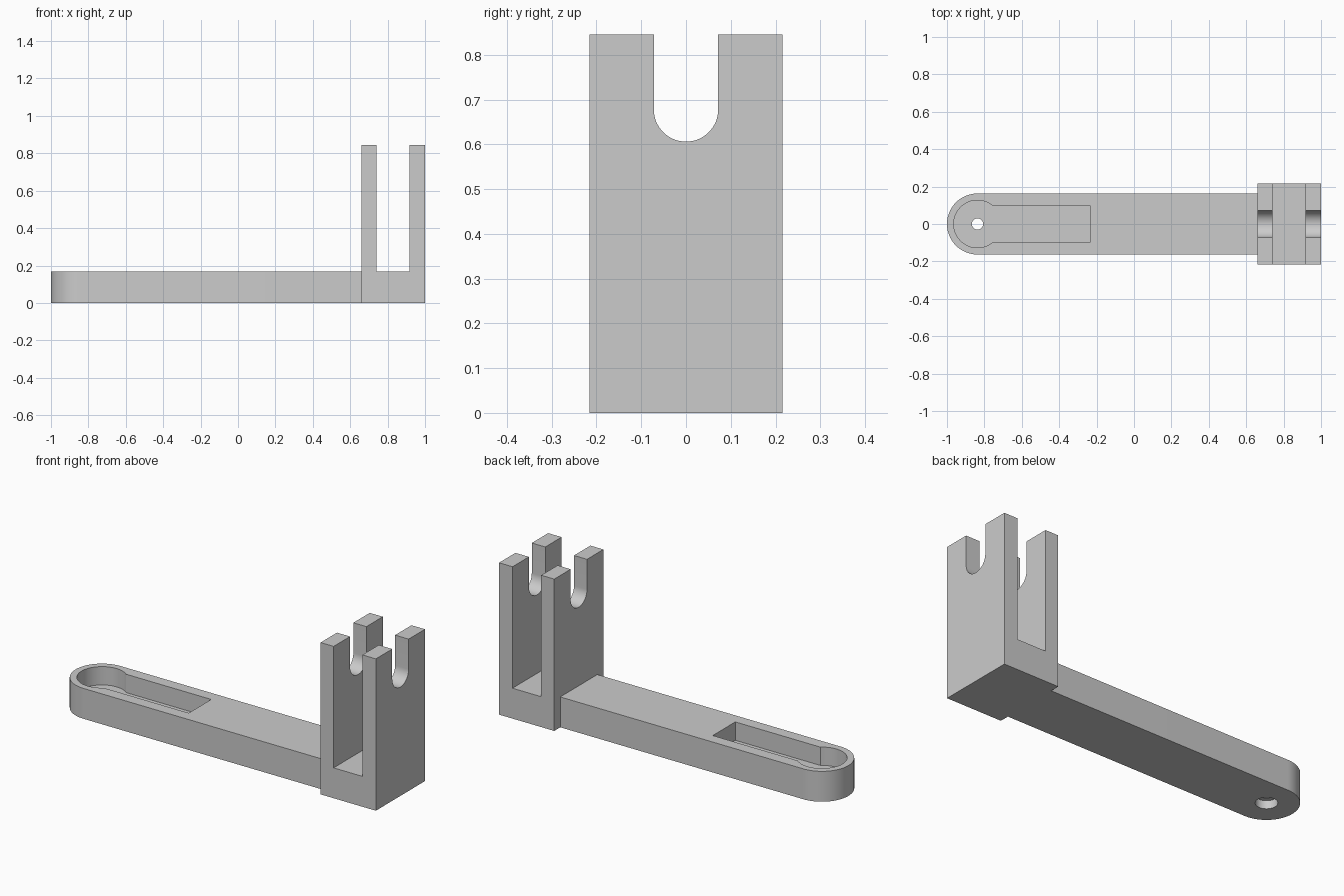
import bpy, bmesh
from math import sin, cos, pi, asin
from mathutils import Vector

cube = bpy.data.objects.get("Cube")
if cube:
    bpy.data.objects.remove(cube, do_unlink=True)

grey = bpy.data.materials.new("grey_plastic")
grey.use_nodes = True
grey.diffuse_color = (0.6, 0.6, 0.6, 1)
grey.node_tree.nodes["Principled BSDF"].inputs["Base Color"].default_value = grey.diffuse_color


def arc(cx, cy, r, start, end, steps):
    return [(cx + r * cos(start + (end - start) * i / steps),
             cy + r * sin(start + (end - start) * i / steps)) for i in range(steps + 1)]


def circle(cx, cy, r):
    return arc(cx, cy, r, 0, 2 * pi, 48)[:-1]


def prism(name, outline, lo, hi, axis):
    """Extrude a closed 2D outline from lo to hi along the given axis."""
    place = {"x": lambda a, b, d: (d, a, b),
             "y": lambda a, b, d: (a, d, b),
             "z": lambda a, b, d: (a, b, d)}[axis]
    bm = bmesh.new()
    face = bm.faces.new([bm.verts.new(place(a, b, lo)) for a, b in outline])
    new = bmesh.ops.extrude_face_region(bm, geom=[face])["geom"]
    move = Vector(place(0, 0, hi - lo))
    bmesh.ops.translate(bm, vec=move, verts=[v for v in new if isinstance(v, bmesh.types.BMVert)])
    bmesh.ops.recalc_face_normals(bm, faces=bm.faces)
    mesh = bpy.data.meshes.new(name)
    bm.to_mesh(mesh)
    bm.free()
    mesh.materials.append(grey)
    obj = bpy.data.objects.new(name, mesh)
    bpy.context.collection.objects.link(obj)
    return obj


def select(obj):
    bpy.ops.object.select_all(action="DESELECT")
    obj.select_set(True)
    bpy.context.view_layer.objects.active = obj


def carve(obj, cutter):
    cutter.hide_render = True
    mod = obj.modifiers.new("cut", "BOOLEAN")
    mod.object, mod.operation, mod.solver = cutter, "DIFFERENCE", "EXACT"
    select(obj)
    bpy.ops.object.modifier_apply(modifier=mod.name)
    bpy.data.objects.remove(cutter, do_unlink=True)


def finish(obj):
    select(obj)
    bpy.ops.object.shade_smooth_by_angle(angle=pi / 6)


HEIGHT, JOIN, PIVOT = 0.169, 0.66, -0.837

# Arm with a rounded end
R = 0.163
arm = prism("arm", arc(PIVOT, 0, R, pi / 2, 3 * pi / 2, 48) + [(JOIN, -R), (JOIN, R)],
            0, HEIGHT, "z")

# Keyhole-shaped pocket in the top of the arm
SLOT, BOWL = 0.099, 0.127
a = asin(SLOT / BOWL)
keyhole = arc(PIVOT, 0, BOWL, a, 2 * pi - a, 56) + [(-0.234, -SLOT), (-0.234, SLOT)]
carve(arm, prism("pocket_cutter", keyhole, 0.067, 0.3, "z"))

# Pivot hole, wider on the underside
carve(arm, prism("hole_cutter", circle(PIVOT, 0, 0.03), -0.1, 0.3, "z"))
carve(arm, prism("recess_cutter", circle(PIVOT, 0, 0.055), -0.1, 0.045, "z"))
finish(arm)

# Fork block: two upright plates on a base
TOP, IN, OUT = 0.845, 0.74, 0.917
fork = prism("fork_block", [(JOIN, 0), (1, 0), (1, TOP), (OUT, TOP), (OUT, HEIGHT),
                            (IN, HEIGHT), (IN, TOP), (JOIN, TOP)], -0.216, 0.216, "y")

# Round-bottomed notches through both plates
N = 0.072
notch = arc(0, 0.678, N, pi, 2 * pi, 32) + [(N, 1), (-N, 1)]
carve(fork, prism("notch_cutter", notch, 0.5, 1.2, "x"))
finish(fork)
